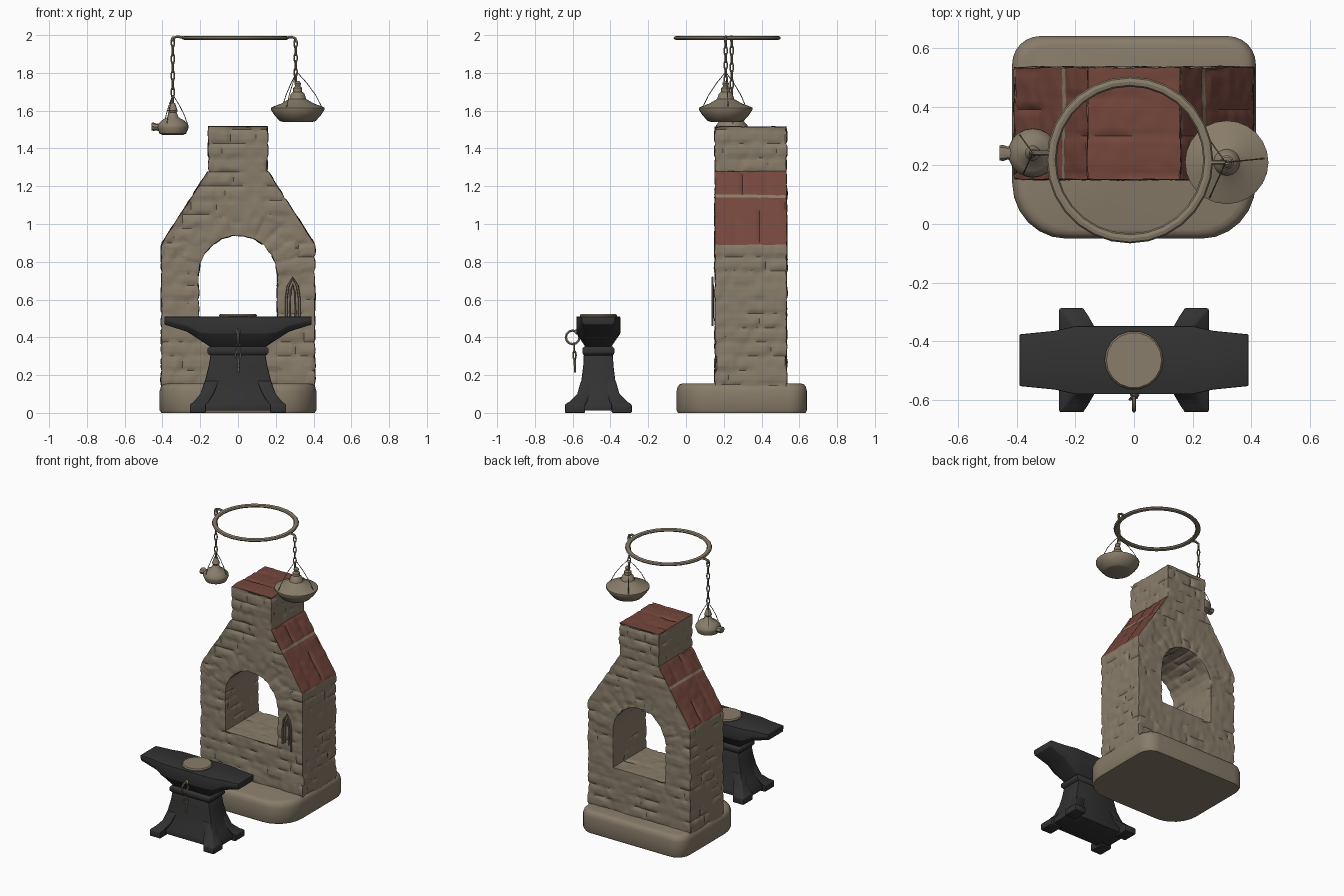
import bpy, bmesh, math, random
from math import sin, cos, pi
from mathutils import Vector, noise

if "Cube" in bpy.data.objects:
    bpy.data.objects.remove(bpy.data.objects["Cube"])
random.seed(4)


def material(name, rgb):
    m = bpy.data.materials.new(name)
    m.diffuse_color = (*rgb, 1)
    m.use_nodes = True
    m.node_tree.nodes["Principled BSDF"].inputs["Base Color"].default_value = m.diffuse_color
    return m


STONE = material("warm_stone", (0.25, 0.205, 0.145))
TILE = material("red_tile", (0.175, 0.062, 0.045))
IRON = material("dark_iron", (0.032, 0.032, 0.033))


def finish(bm, name, mats):
    bmesh.ops.recalc_face_normals(bm, faces=bm.faces[:])
    me = bpy.data.meshes.new(name)
    bm.to_mesh(me)
    bm.free()
    ob = bpy.data.objects.new(name, me)
    bpy.context.collection.objects.link(ob)
    for m in mats:
        me.materials.append(m)
    return ob


def loft(name, rings, mat, bevel=0):
    """Skin a stack of equal-length point rings and cap both ends."""
    bm = bmesh.new()
    rows = [[bm.verts.new(p) for p in r] for r in rings]
    n = len(rows[0])
    for a, b in zip(rows, rows[1:]):
        for i in range(n):
            bm.faces.new((a[i], a[(i + 1) % n], b[(i + 1) % n], b[i]))
    bm.faces.new(rows[0])
    bm.faces.new(rows[-1])
    ob = finish(bm, name, [mat])
    if bevel:
        mod = ob.modifiers.new("soft_edges", 'BEVEL')
        mod.width, mod.segments, mod.limit_method = bevel, 2, 'ANGLE'
    return ob


def lathe(name, x, y, profile, mat, n=20):
    return loft(name, [[(x + r * cos(2 * pi * i / n), y + r * sin(2 * pi * i / n), z)
                        for i in range(n)] for r, z in profile], mat)


def rects(name, sections, mat, bevel=0.006):
    return loft(name, [[(x0, y0, z), (x1, y0, z), (x1, y1, z), (x0, y1, z)]
                       for z, x0, x1, y0, y1 in sections], mat, bevel)


def tube(name, pts, r, mat, cyclic=False):
    cu = bpy.data.curves.new(name, 'CURVE')
    cu.dimensions, cu.bevel_depth, cu.bevel_resolution = '3D', r, 1
    cu.use_fill_caps = True
    sp = cu.splines.new('POLY')
    sp.points.add(len(pts) - 1)
    for p, co in zip(sp.points, pts):
        p.co = (*co, 1)
    sp.use_cyclic_u = cyclic
    cu.materials.append(mat)
    ob = bpy.data.objects.new(name, cu)
    bpy.context.collection.objects.link(ob)
    return ob


def link(name, x, y, z, half_h, half_w, angle, r, mat=STONE):
    pts = [(x + half_w * cos(t) * cos(angle), y + half_w * cos(t) * sin(angle), z + half_h * sin(t))
           for t in (2 * pi * i / 12 for i in range(12))]
    tube(name, pts, r, mat, True)


def chain(name, x, y, top, bottom, count):
    h = (top - bottom) / count
    for i in range(count):
        link(f"{name}_link_{i}", x, y, top - h * (i + .5), h * .62, .009, pi / 2 * (i % 2) + .4, .004)


# ---- furnace body: arched profile, gridded, then carved into stones ----
SPRING, R = 0.73, 0.21
outer = [(-.405, .14), (.405, .14), (.405, .89), (.155, 1.28), (.155, 1.513),
         (-.155, 1.513), (-.155, 1.28), (-.405, .89)]
arch = [(-R, .46), (R, .46)] + [(R * cos(pi * i / 20), SPRING + R * sin(pi * i / 20)) for i in range(21)]
bm = bmesh.new()
for loop in (outer, arch):
    vs = [bm.verts.new((x, .155, z)) for x, z in loop]
    for i in range(len(vs)):
        bm.edges.new((vs[i - 1], vs[i]))
bmesh.ops.triangle_fill(bm, edges=bm.edges[:], use_beauty=True, normal=(0, -1, 0))
ext = bmesh.ops.extrude_face_region(bm, geom=bm.faces[:])
bmesh.ops.translate(bm, vec=(0, .376, 0), verts=[e for e in ext['geom'] if isinstance(e, bmesh.types.BMVert)])
bmesh.ops.recalc_face_normals(bm, faces=bm.faces[:])
STEP = 0.015
for axis, lo, hi in ((0, -.40, .40), (1, .165, .525), (2, .15, 1.51)):
    no = Vector((axis == 0, axis == 1, axis == 2))
    for i in range(int((hi - lo) / STEP) + 1):
        bmesh.ops.bisect_plane(bm, geom=bm.verts[:] + bm.edges[:] + bm.faces[:], dist=1e-5,
                               plane_co=no * (lo + i * STEP), plane_no=no)
bmesh.ops.remove_doubles(bm, verts=bm.verts[:], dist=.0008)
bm.normal_update()
# red tiles on the shoulders and chimney top, with one mortar line
for f in bm.faces:
    c = f.calc_center_median()
    if f.normal.z > .3 and c.z > .88 and abs(c.z - 1.145) > .006:
        f.material_index = 1


def carve(co, n):
    w = noise.noise(co * 7)
    ang = math.atan2(co.z - SPRING, co.x)
    rad = math.hypot(co.x, co.z - SPRING)
    if n.z > .3 and co.z > .88:                       # tiles
        row, g1 = int(co.z > 1.145), abs(co.z - 1.145)
        u, size = co.y, .13
    elif co.z > SPRING and rad < .35:                 # arch stones
        k = ang / (pi / 11)
        row = math.floor(k)
        g1, u, size = min(k - row, row + 1 - k) * .07, co.y, .19
        if abs(n.y) > .5:
            u, size = rad - .20, .15
    else:                                             # straight courses
        k = (co.z + .008 * w) / .075
        row = math.floor(k)
        g1 = min(k - row, row + 1 - k) * .075
        u, size = (co.x if abs(n.y) > .5 else co.y), .14
    k = u / size + (row * 37 % 10) / 10
    col = math.floor(k)
    g = min(g1, min(k - col, col + 1 - k) * size)
    own = (math.sin(row * 12.9 + col * 78.2) * 43.7) % 1
    return (-.010 * max(0, 1 - g / .016) * max(0, .6 + 1.2 * w)
            - .006 * own + .004 * noise.noise(co * 22) + .006)


moves = [(v, v.normal * carve(v.co, v.normal)) for v in bm.verts]
for v, d in moves:
    v.co += d
finish(bm, "furnace_body", [STONE, TILE])

# ---- furnace plinth with large rounded front corners ----
plan = []
for cx, cy, r, a0 in ((.23, .14, .19, -90), (.32, .545, .095, 0), (-.32, .545, .095, 90), (-.23, .14, .19, 180)):
    for i in range(7):
        a = math.radians(a0 + 15 * i)
        rx = .415 - abs(cx)
        plan.append((cx + rx * cos(a), cy + r * sin(a)))
loft("furnace_plinth", [[(x * s, .295 + (y - .295) * s, z) for x, y in plan] for z, s in
                        ((0, .98), (.015, 1), (.115, 1), (.138, .985), (.151, .955), (.156, .91))], STONE)

# ---- tongs hanging on the right pillar ----
tube("tongs", [(.255, .14, .50), (.255, .14, .60), (.265, .14, .67), (.29, .14, .715),
               (.315, .14, .67), (.325, .14, .60), (.325, .14, .46)], .007, STONE)
tube("tongs_inner_bar", [(.275, .142, .51), (.278, .142, .64), (.29, .142, .68),
                         (.302, .142, .64), (.305, .142, .50)], .005, STONE)

# ---- anvil ----
AY = -.464
head = []
for x, zm, zb, hy, hb in ((-.39, .49, .468, .088, .08), (-.27, .46, .43, .10, .075), (-.2, .425, .385, .116, .07),
                          (-.14, .42, .345, .116, .065), (.14, .42, .345, .116, .065), (.2, .425, .385, .116, .07),
                          (.27, .46, .43, .10, .075), (.39, .49, .468, .088, .08)):
    head.append([(x, AY - hy, .51), (x, AY + hy, .51), (x, AY + hy, zm),
                 (x, AY + hb, zb), (x, AY - hb, zb), (x, AY - hy, zm)])
loft("anvil_head", head, IRON, .004)
rects("anvil_neck", [(z, -hx, hx, AY - hy, AY + hy) for z, hx, hy in
                     ((.305, .15, .078), (.318, .162, .085), (.34, .162, .085), (.352, .15, .075))], IRON, .003)
rects("anvil_waist", [(z, -hx, hx, AY - hy, AY + hy) for z, hx, hy in
                      ((.012, .235, .115), (.05, .23, .112), (.10, .198, .098), (.17, .175, .09),
                       (.25, .155, .08), (.31, .145, .077))], IRON)
for sx in (-1, 1):
    for sy in (-1, 1):
        rects("anvil_foot", [(z, sx * a, sx * b, AY + sy * c, AY + sy * d) for z, a, b, c, d in
                             ((0, .17, .255, .07, .177), (.045, .17, .255, .07, .177),
                              (.058, .155, .235, .06, .155), (.10, .13, .2, .05, .112),
                              (.17, .10, .175, .04, .092))], IRON)
lathe("anvil_top_disc", 0, AY, [(.098, .505), (.1, .516), (.094, .524)], STONE, 18)

# ---- ring and key hanging at the front of the anvil ----
link("key_ring", 0, -.600, .40, .036, .036, pi / 2, .007)
lathe("key_ring_stud", 0, -.575, [(.008, .415), (.016, .425), (.016, .435), (.008, .445)], STONE, 10)
link("key_link", 0, -.592, .345, .026, .011, 0, .004)
link("key_bow", 0, -.590, .305, .022, .016, .5, .005)
tube("key_shaft", [(0, -.590, .29), (.004, -.588, .25), (0, -.588, .215)], .007, STONE)

# ---- overhead hoop ----
bpy.ops.mesh.primitive_torus_add(major_segments=28, minor_segments=8, major_radius=.267, minor_radius=.017,
                                 location=(-.014, .218, 1.985))
hoop = bpy.context.object
hoop.name, hoop.scale.z = "overhead_hoop", .65
hoop.data.materials.append(STONE)

# ---- hooks and chains ----
LX, LY, PX, PY = -.345, .242, .312, .210
tube("left_hook", [(-.28, LY, 1.985), (-.32, LY, 1.992), (LX, LY, 1.985), (LX, LY, 1.965)], .008, STONE)
tube("right_hook", [(.25, PY, 1.985), (.285, PY, 1.990), (.305, PY, 1.982), (.305, PY, 1.962)], .008, STONE)
chain("left_chain", LX, LY, 1.985, 1.63, 8)
chain("right_chain", .305, PY, 1.975, 1.745, 6)

# ---- small spouted lamp on the left ----
lathe("small_lamp", LX, LY, [(.05, 1.47), (.07, 1.478), (.084, 1.51), (.082, 1.525), (.06, 1.548), (.03, 1.565),
                             (.02, 1.59), (.026, 1.60), (.02, 1.615), (.012, 1.64)], STONE)
loft("small_lamp_spout", [[(x, LY + r * cos(pi * i / 4), z + r * .8 * sin(pi * i / 4)) for i in range(8)]
                          for x, z, r in ((-.40, 1.51, .035), (-.43, 1.513, .022), (-.445, 1.515, .027),
                                          (-.458, 1.515, .026))], STONE)

# ---- wide covered lamp on the right ----
lathe("wide_lamp", PX + .004, PY, [(.075, 1.54), (.095, 1.545), (.122, 1.575), (.142, 1.605), (.142, 1.615),
                                   (.128, 1.622), (.085, 1.638), (.045, 1.662), (.036, 1.69), (.024, 1.70),
                                   (.024, 1.72), (.014, 1.73), (.018, 1.745), (.008, 1.757)], STONE, 24)

# ---- thin suspension wires ----
for name, x, y, r, z0, z1 in (("small_lamp_wire", LX, LY, .078, 1.53, 1.68), ("wide_lamp_wire", PX, PY, .132, 1.62, 1.80)):
    for i in range(3):
        a = 2 * pi * i / 3 + .1
        tube(name, [(x + r * k * cos(a), y + r * k * sin(a), z0 + (z1 - z0) * t)
                    for k, t in ((1, 0), (.75, .35), (.4, .7), (.03, 1))], .0022, STONE)

# ---- smooth shading with sharp edges kept ----
bpy.ops.object.select_all(action='SELECT')
bpy.context.view_layer.objects.active = hoop
bpy.ops.object.convert(target='MESH')
bpy.ops.object.shade_smooth_by_angle(angle=math.radians(40))
